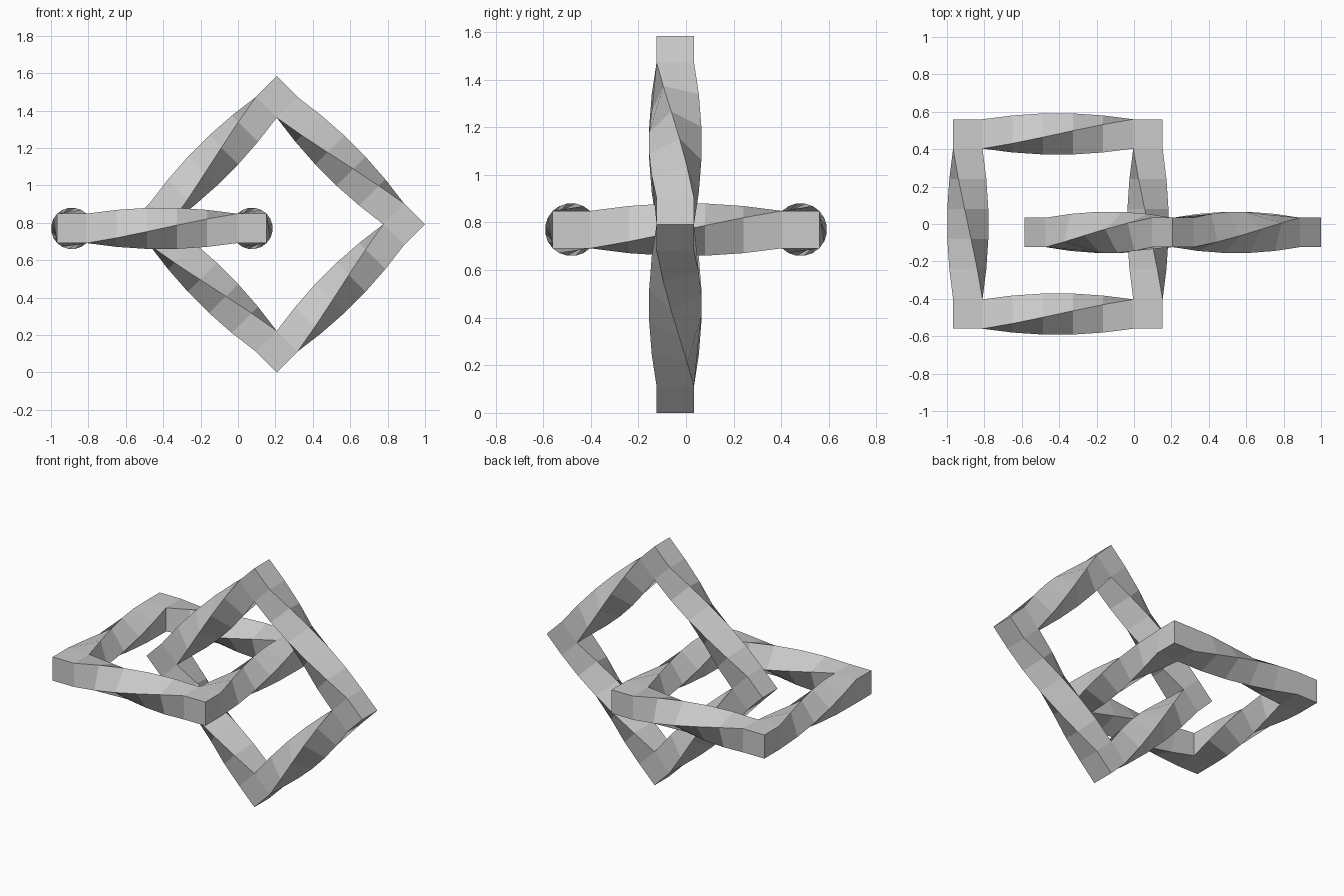
import bpy, bmesh
from math import pi, sin, cos
from mathutils import Matrix, Vector

if "Cube" in bpy.data.objects:
    bpy.data.objects.remove(bpy.data.objects["Cube"])

OUT, INN = 0.56, 0.403          # outer and inner half side of a link
MID, R = (OUT + INN) / 2, (OUT - INN) / 2 * 2 ** 0.5
STEPS = 5                       # segments per twisted bar


def square_link(name, location, rotation):
    bm = bmesh.new()
    h = (OUT - INN) / 2
    for k in range(4):
        turn = Matrix.Rotation(k * pi / 2, 3, 'Z')
        # bar that twists a quarter turn between two corner blocks
        loops = []
        for s in range(STEPS + 1):
            x = -INN + 2 * INN * s / STEPS
            a0 = pi / 4 - pi / 2 * s / STEPS
            loops.append([bm.verts.new(turn @ Vector((
                x, -MID + R * cos(a0 + j * pi / 2), R * sin(a0 + j * pi / 2))))
                for j in range(4)])
        for a, b in zip(loops, loops[1:]):
            for j in range(4):
                n = (j + 1) % 4
                bm.faces.new((a[j], a[n], b[n], b[j]))
        # corner block: top, bottom and the two outer sides
        sq = [(-OUT, -OUT), (-INN, -OUT), (-INN, -INN), (-OUT, -INN)]
        lo = [bm.verts.new(turn @ Vector((x, y, -h))) for x, y in sq]
        hi = [bm.verts.new(turn @ Vector((x, y, h))) for x, y in sq]
        bm.faces.new(hi)
        bm.faces.new(lo[::-1])
        bm.faces.new((lo[0], lo[1], hi[1], hi[0]))
        bm.faces.new((lo[3], lo[0], hi[0], hi[3]))
    bmesh.ops.remove_doubles(bm, verts=bm.verts, dist=1e-4)
    bmesh.ops.recalc_face_normals(bm, faces=bm.faces)
    mesh = bpy.data.meshes.new(name)
    bm.to_mesh(mesh)
    bm.free()
    ob = bpy.data.objects.new(name, mesh)
    ob.location = location
    ob.rotation_euler = rotation
    bpy.context.collection.objects.link(ob)


# flat link, and the upright link standing on one corner
square_link("flat_link", (-0.407, 0, 0.77), (0, 0, 0))
square_link("upright_link", (0.207, -0.045, 0.792), (pi / 2, pi / 4, 0))
